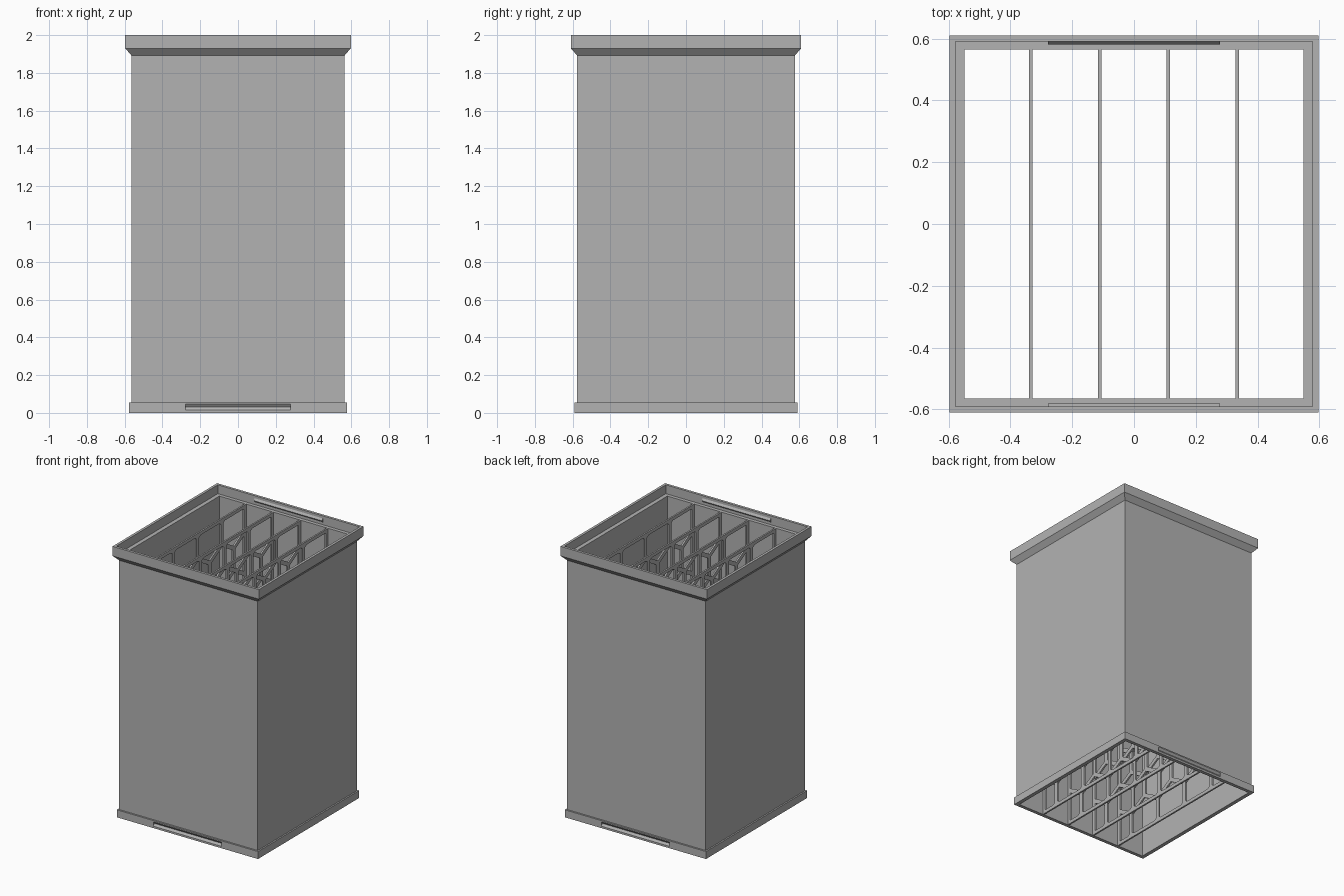
import bpy, bmesh, math
from mathutils import Vector

cube = bpy.data.objects.get("Cube")
if cube:
    bpy.data.objects.remove(cube, do_unlink=True)

grey = bpy.data.materials.new("plain grey")
grey.use_nodes = True
colour = (0.45, 0.45, 0.45, 1)
grey.diffuse_color = colour
grey.node_tree.nodes["Principled BSDF"].inputs["Base Color"].default_value = colour


def add_object(name, bm):
    bmesh.ops.recalc_face_normals(bm, faces=bm.faces)
    mesh = bpy.data.meshes.new(name)
    bm.to_mesh(mesh)
    bm.free()
    mesh.materials.append(grey)
    obj = bpy.data.objects.new(name, mesh)
    bpy.context.collection.objects.link(obj)
    return obj


def extrude(bm, faces, offset):
    made = bmesh.ops.extrude_face_region(bm, geom=faces)["geom"]
    verts = [g for g in made if isinstance(g, bmesh.types.BMVert)]
    bmesh.ops.translate(bm, verts=verts, vec=offset)


def cut(obj, cutter):
    cutter.hide_render = True
    cutter.display_type = 'WIRE'
    cutter.hide_set(True)
    mod = obj.modifiers.new("cut", 'BOOLEAN')
    mod.object = cutter
    mod.operation = 'DIFFERENCE'
    mod.solver = 'EXACT'


def snap_bars(name, base, tip, z, half_height):
    """Triangular bars along x, one at the front and one at the back."""
    bm = bmesh.new()
    for side in (-1, 1):
        section = [(base, -half_height), (tip, 0), (base, half_height)]
        face = bm.faces.new([bm.verts.new((-0.278, side * y, z + h)) for y, h in section])
        extrude(bm, [face], (0.556, 0, 0))
    return add_object(name, bm)


# Open tube: rectangular rings (half x, half y, z) around a closed wall section
HX, HY, LEDGE = 0.548, 0.565, 1.935
section = [
    (0.576, 0.590, 0), (0.576, 0.590, 0.055),
    (0.565, 0.577, 0.055), (0.565, 0.577, 1.893),
    (0.597, 0.610, 1.93), (0.597, 0.610, 2),
    (0.578, 0.591, 2), (0.578, 0.591, LEDGE),
    (HX, HY, LEDGE), (HX, HY, 0),
]
bm = bmesh.new()
rings = [[bm.verts.new((sx * x, sy * y, z)) for sx, sy in ((-1, -1), (1, -1), (1, 1), (-1, 1))]
         for x, y, z in section]
for i, ring in enumerate(rings):
    lower = rings[i - 1]
    for j in range(4):
        k = (j + 1) % 4
        bm.faces.new((lower[j], lower[k], ring[k], ring[j]))
shell = add_object("box_shell", bm)

# Snap grooves in the foot, matching ridges inside the top rim
cut(shell, snap_bars("groove_cutter", 0.602, 0.578, 0.03, 0.032))
snap_bars("rim_ridges", 0.592, 0.581, 1.967, 0.016)

# Divider plate
THICK, SPACING = 0.012, 0.2225
first_x = -1.5 * SPACING - THICK / 2
bm = bmesh.new()
corners = [(-HY, 0), (HY, 0), (HY, LEDGE), (-HY, LEDGE)]
face = bm.faces.new([bm.verts.new((first_x, y, z)) for y, z in corners])
extrude(bm, [face], (THICK, 0, 0))
divider = add_object("honeycomb_dividers", bm)

# Honeycomb holes, trimmed to leave a plain border
PITCH, STRUT, BORDER = 0.283, 0.03, 0.025
row_step = PITCH * math.sqrt(3) / 2
radius = (PITCH - STRUT) / math.sqrt(3)
bm = bmesh.new()
for row in range(-1, 10):
    z = LEDGE / 2 + (row - 3.5) * row_step
    for col in range(-3, 4):
        y = (col + 0.5 * (row % 2)) * PITCH
        bm.faces.new([bm.verts.new((first_x - THICK,
                                    y + radius * math.sin(a * math.pi / 3),
                                    z + radius * math.cos(a * math.pi / 3))) for a in range(6)])
trims = [((0, HY - BORDER, 0), (0, 1, 0)), ((0, BORDER - HY, 0), (0, -1, 0)),
         ((0, 0, LEDGE - BORDER), (0, 0, 1)), ((0, 0, BORDER), (0, 0, -1))]
for point, normal in trims:
    bmesh.ops.bisect_plane(bm, geom=bm.verts[:] + bm.edges[:] + bm.faces[:],
                           plane_co=Vector(point), plane_no=Vector(normal), clear_outer=True)
# Drop slivers left by the trimming
slivers = [f for f in bm.faces if f.calc_area() < 0.002]
bmesh.ops.delete(bm, geom=slivers, context='FACES')
extrude(bm, bm.faces[:], (THICK * 3, 0, 0))
cut(divider, add_object("honeycomb_cutter", bm))

# Four equal dividers
array = divider.modifiers.new("repeat", 'ARRAY')
array.count = 4
array.use_relative_offset = False
array.use_constant_offset = True
array.constant_offset_displace = (SPACING, 0, 0)
